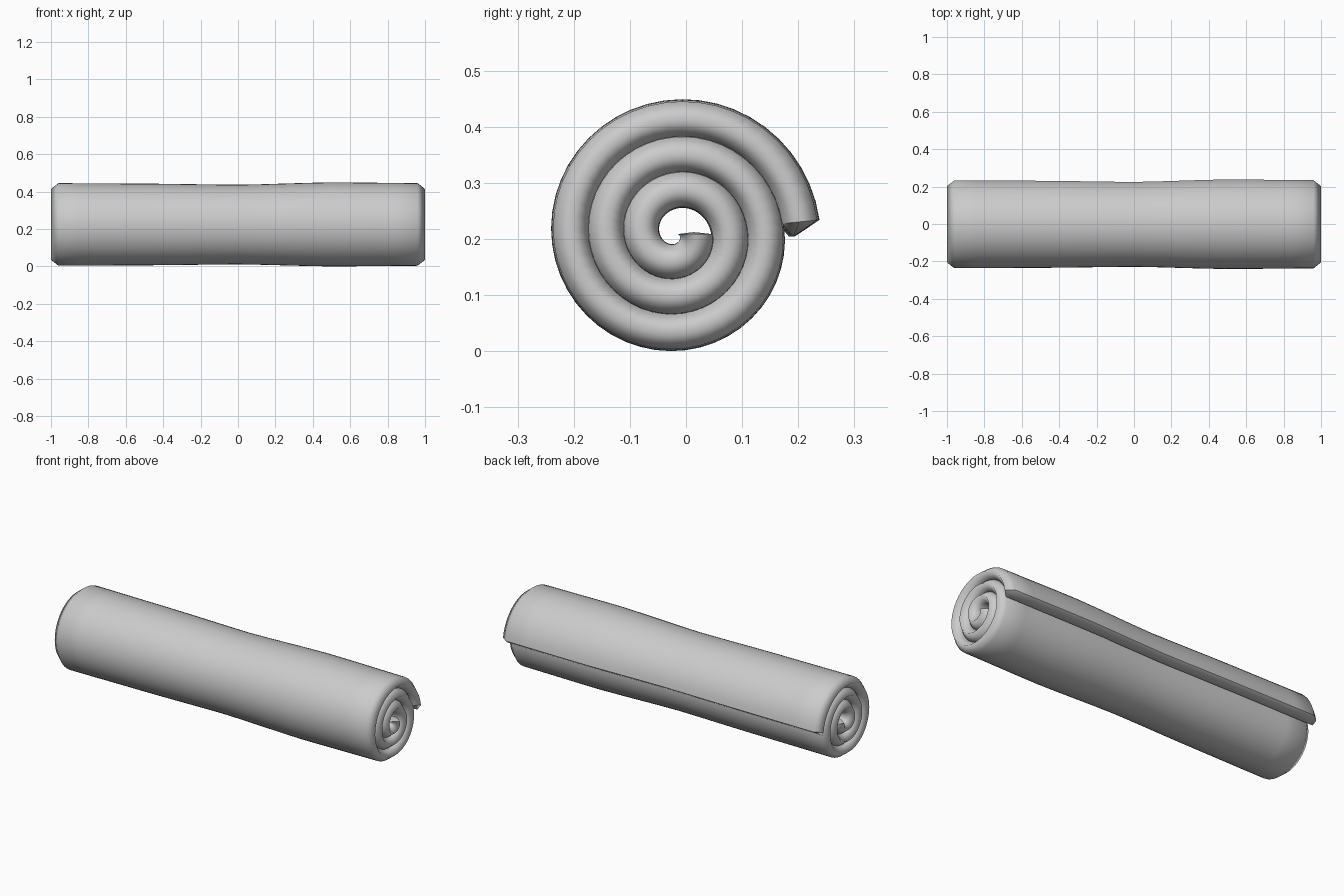
import bpy, bmesh
from math import sin, cos, pi

if "Cube" in bpy.data.objects:
    bpy.data.objects.remove(bpy.data.objects["Cube"])

CY, CZ = -0.016, 0.213      # spiral centre
R0, PITCH, H = 0.224, 0.064, 0.0318   # mid radius, layer pitch, half thickness
N = 144
START, END = 0.10, 6 * pi

# slight waist along the roll: (x, scale)
WAIST = [(-1.0, 0.985), (-0.5, 0.975), (0.0, 0.95), (0.5, 1.003), (1.0, 0.985)]


def scale_at(x):
    for (a, sa), (b, sb) in zip(WAIST, WAIST[1:]):
        if x <= b:
            t = (x - a) / (b - a)
            t = t * 0.5 + t * t * (3 - 2 * t) * 0.5
            return sa + (sb - sa) * t
    return WAIST[-1][1]


# closed section of the sheet: chamfered to a ridge at both ends
xs = [-0.96 + 1.92 * i / 16 for i in range(17)]
section = [(-1.0, 0)] + [(x, H) for x in xs] + [(1.0, 0)] + [(x, -H) for x in reversed(xs)]

bm = bmesh.new()


def ring(angle, thick=1.0, shift=0.0, x_scale=1.0):
    out = []
    for x, h in section:
        x *= x_scale
        r = (R0 + shift - PITCH * angle / (2 * pi) + h * thick) * scale_at(x)
        out.append(bm.verts.new((x, CY + r * cos(angle), CZ + r * sin(angle))))
    return out


# rolled sheet, with a pointed lip at each end of the spiral
rings = [ring(START - 0.12, 0.02, -0.014, 0.985)]
rings += [ring(START + (END - START) * i / N) for i in range(N + 1)]
rings.append(ring(END + 0.12, 0.02, 0, 0.985))
M = len(section)
for a, b in zip(rings, rings[1:]):
    for j in range(M):
        k = (j + 1) % M
        bm.faces.new((a[j], a[k], b[k], b[j]))
for f in bm.faces:
    f.smooth = True
# crisp edges where the lips begin
for r in (rings[1], rings[-2]):
    for j in range(M):
        bm.edges.get((r[j], r[(j + 1) % M])).smooth = False
# close the lip ridges
bmesh.ops.remove_doubles(bm, verts=rings[0] + rings[-1], dist=0.003)
bmesh.ops.recalc_face_normals(bm, faces=bm.faces)
low = min(v.co.z for v in bm.verts)
bmesh.ops.translate(bm, verts=bm.verts, vec=(0, 0, -low))

mesh = bpy.data.meshes.new("rolled_mat")
bm.to_mesh(mesh)
bm.free()
obj = bpy.data.objects.new("rolled_mat", mesh)
bpy.context.collection.objects.link(obj)
